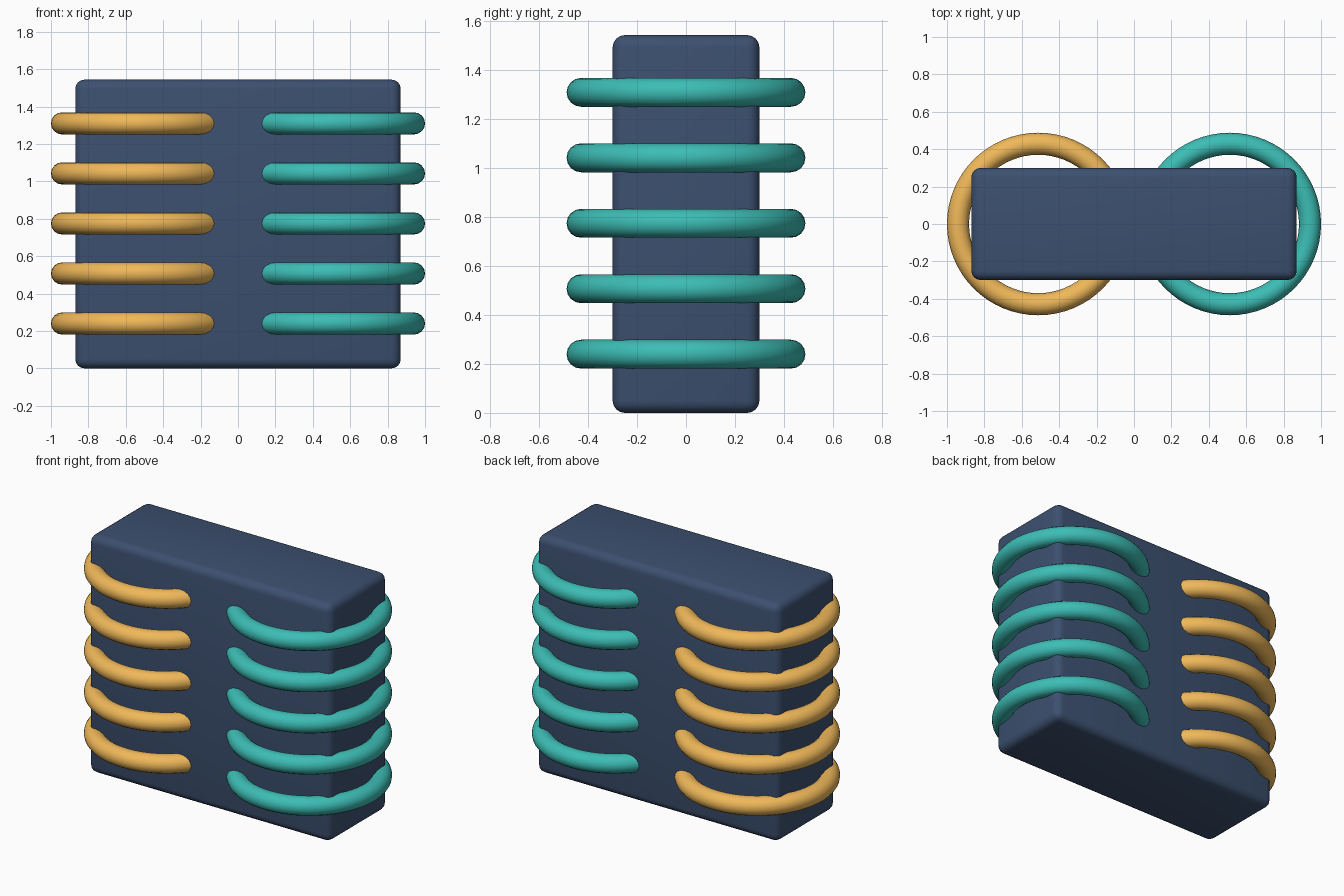
import bpy

if "Cube" in bpy.data.objects:
    bpy.data.objects.remove(bpy.data.objects["Cube"])


def material(name, color):
    m = bpy.data.materials.new(name)
    m.diffuse_color = (*color, 1)
    m.use_nodes = True
    m.node_tree.nodes["Principled BSDF"].inputs["Base Color"].default_value = m.diffuse_color
    return m


navy = material("navy", (0.045, 0.08, 0.16))
amber = material("amber", (0.87, 0.48, 0.10))
teal = material("teal", (0.045, 0.51, 0.46))

# Core block with rounded edges
bpy.ops.mesh.primitive_cube_add(size=1, location=(0, 0, 0.772))
core = bpy.context.object
core.name = "core_block"
core.scale = (1.74, 0.60, 1.544)
bpy.ops.object.transform_apply(location=False, rotation=False, scale=True)
bevel = core.modifiers.new("rounded_edges", "BEVEL")
bevel.width = 0.05
bevel.segments = 4
bpy.ops.object.modifier_apply(modifier=bevel.name)
bpy.ops.object.shade_smooth_by_angle()
core.data.materials.append(navy)

# Winding rings stacked around both ends of the core
for side, sign, mat in (("left", -1, amber), ("right", 1, teal)):
    for i in range(5):
        bpy.ops.mesh.primitive_torus_add(
            major_radius=0.429, minor_radius=0.059,
            major_segments=64, minor_segments=16,
            location=(sign * 0.512, 0, 0.24 + i * 0.2675))
        ring = bpy.context.object
        ring.name = f"{side}_winding_{i + 1}"
        bpy.ops.object.shade_smooth()
        ring.data.materials.append(mat)
